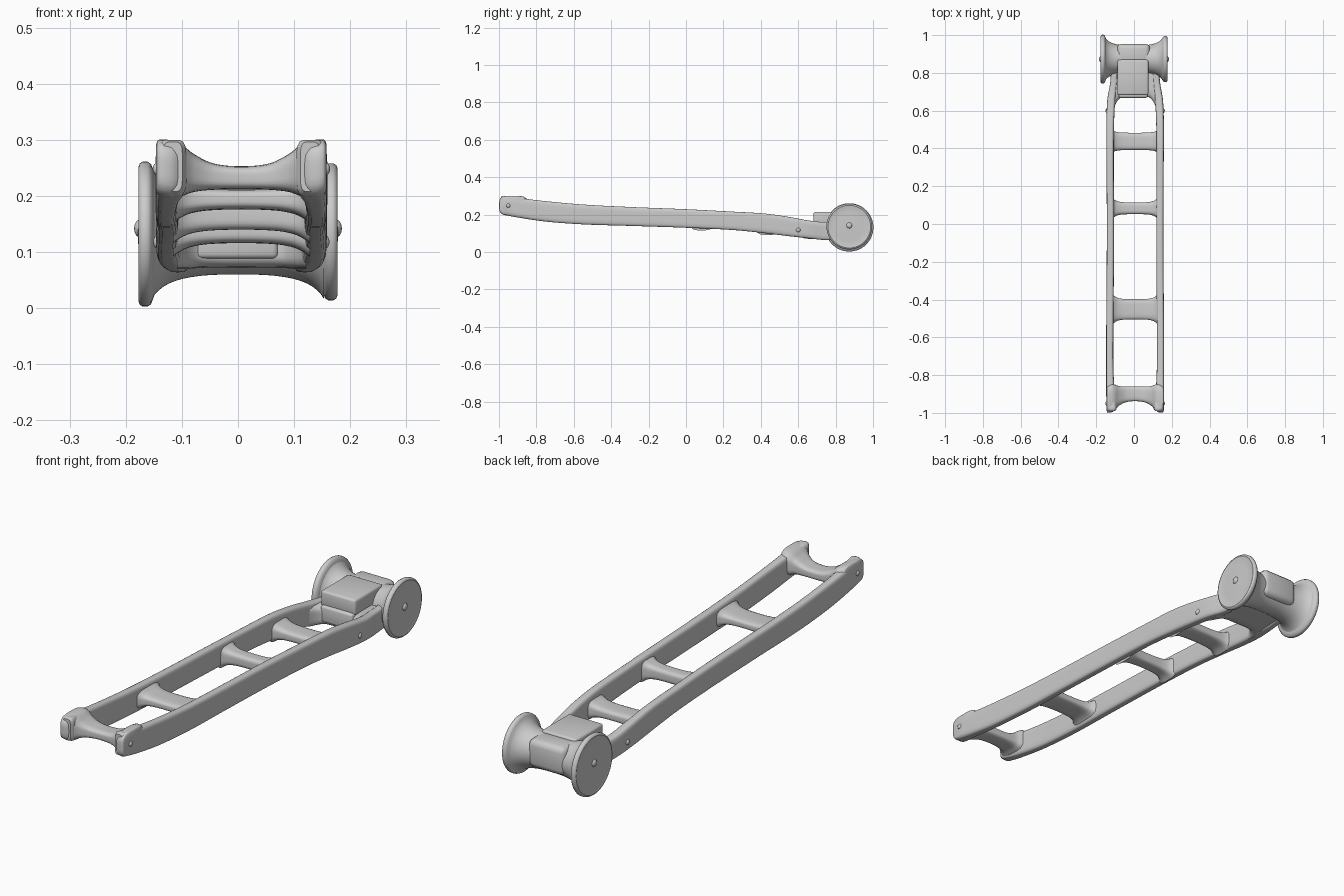
import bpy, bmesh, math
from mathutils import Vector

if "Cube" in bpy.data.objects:
    bpy.data.objects.remove(bpy.data.objects["Cube"])

CX = 0.006            # frame sits slightly off the wheel centre line
AY, AZ = 0.873, 0.132  # axle position


def finish(name, bm, angle=50):
    bmesh.ops.recalc_face_normals(bm, faces=bm.faces)
    me = bpy.data.meshes.new(name)
    bm.to_mesh(me)
    bm.free()
    ob = bpy.data.objects.new(name, me)
    bpy.context.collection.objects.link(ob)
    bpy.ops.object.select_all(action='DESELECT')
    ob.select_set(True)
    bpy.context.view_layer.objects.active = ob
    bpy.ops.object.shade_smooth_by_angle(angle=math.radians(angle))
    return ob


def skin(name, rings, angle=50):
    bm = bmesh.new()
    loops = [[bm.verts.new(p) for p in r] for r in rings]
    n = len(loops[0])
    for a, b in zip(loops, loops[1:]):
        for i in range(n):
            j = (i + 1) % n
            bm.faces.new((a[i], a[j], b[j], b[i]))
    bm.faces.new(loops[0])
    bm.faces.new(loops[-1])
    return finish(name, bm, angle)


def smooth_path(pts, steps=5):
    out = []
    for i in range(len(pts) - 1):
        p = [Vector(pts[max(0, min(len(pts) - 1, i + k))]) for k in (-1, 0, 1, 2)]
        h = p[2][0] - p[1][0]
        m = []
        for a, b in ((p[0], p[2]), (p[1], p[3])):
            m.append((b - a) * (h / (b[0] - a[0])))
        for s in range(steps):
            t = s / steps
            out.append(p[1] * (2*t**3 - 3*t**2 + 1) + m[0] * (t**3 - 2*t*t + t)
                       + p[2] * (3*t*t - 2*t**3) + m[1] * (t**3 - t*t))
    return out + [Vector(pts[-1])]


def loft(name, axis, stations, power=5, side=1, n=32):
    """stations: (t, a0, a1, z0, z1); rounded-rectangle section along x or y."""
    rings = []
    for t, a0, a1, z0, z1 in smooth_path([Vector(s) for s in stations]):
        ring = []
        for k in range(n):
            th = 2 * math.pi * (k + 0.5) / n
            c, s = math.cos(th), math.sin(th)
            r = (abs(c)**power + abs(s)**power) ** (-1 / power)
            a = (a0 + a1) / 2 + (a1 - a0) / 2 * r * c
            z = (z0 + z1) / 2 + (z1 - z0) / 2 * r * s
            ring.append((CX + side * a, t, z) if axis == 'y' else (CX + t, a, z))
        rings.append(ring)
    return skin(name, rings)


def lathe_x(name, profile, y, z, n=64, angle=40):
    rings = [[(x, y + r * math.cos(2*math.pi*k/n), z + r * math.sin(2*math.pi*k/n))
              for k in range(n)] for x, r in profile]
    return skin(name, rings, angle)


def box(name, lo, hi, bevel):
    bm = bmesh.new()
    bmesh.ops.create_cube(bm, size=1)
    for v in bm.verts:
        v.co = [(a + b) / 2 + c * (b - a) for a, b, c in zip(lo, hi, v.co)]
    bmesh.ops.bevel(bm, geom=bm.edges[:], offset=bevel, segments=3,
                    profile=0.5, affect='EDGES')
    return finish(name, bm)


# Long side rails
rail = [(-0.99, 0.105, 0.140, 0.208, 0.296), (-0.975, 0.098, 0.150, 0.200, 0.300),
        (-0.90, 0.108, 0.153, 0.185, 0.290), (-0.75, 0.115, 0.153, 0.163, 0.272),
        (-0.55, 0.115, 0.153, 0.148, 0.254), (-0.30, 0.113, 0.151, 0.140, 0.241),
        (0.0, 0.112, 0.150, 0.130, 0.229), (0.25, 0.113, 0.151, 0.118, 0.216),
        (0.42, 0.113, 0.152, 0.101, 0.206), (0.55, 0.111, 0.152, 0.085, 0.188),
        (0.66, 0.105, 0.147, 0.073, 0.168), (0.75, 0.095, 0.132, 0.064, 0.160),
        (0.86, 0.090, 0.125, 0.070, 0.165)]
for label, s in (("left", -1), ("right", 1)):
    loft("rail_" + label, 'y', rail, side=s)


# Cross rungs, flaring where they meet the rails
def rung(name, y0, y1, z0, z1, fy=0.025, fz=0.02, power=4):
    half = [(0.0, 0, 0), (0.06, 0.05, 0.1), (0.09, 0.25, 0.35), (0.107, 0.6, 0.7),
            (0.122, 1.2, 1.2)]
    full = [(-x, a, b) for x, a, b in half[:0:-1]] + half
    loft(name, 'x', [(x, y0 - fy*a, y1 + fy*a, z0 - fz*b, z1 + fz*b)
                     for x, a, b in full], power)


rung("rung_front", -0.505, -0.398, 0.176, 0.212)
rung("rung_middle", 0.052, 0.114, 0.140, 0.190, fy=0.022)
rung("rung_rear", 0.392, 0.483, 0.116, 0.158, fy=0.012)

# Front end bar with knobbed ends
bar = [(0.0, -0.938, -0.860, 0.212, 0.253), (0.05, -0.944, -0.860, 0.211, 0.258),
       (0.085, -0.962, -0.858, 0.207, 0.275), (0.108, -0.986, -0.850, 0.199, 0.293),
       (0.125, -0.997, -0.845, 0.195, 0.299), (0.148, -0.997, -0.860, 0.201, 0.300),
       (0.152, -0.985, -0.875, 0.21, 0.292)]
loft("front_end_bar", 'x', [(-s[0],) + s[1:] for s in bar[:0:-1]] + bar, 4)

# Plate joining the rails to the axle, with rounded inner corners
plate = [(0.0, 0.675, 0.87, 0.072, 0.150), (0.07, 0.672, 0.87, 0.072, 0.150),
         (0.095, 0.650, 0.87, 0.070, 0.155), (0.115, 0.610, 0.86, 0.070, 0.158)]
loft("rear_plate", 'x', [(-s[0],) + s[1:] for s in plate[:0:-1]] + plate, 6)

# Spool axle with flared wheels
half = [(0.0, 0.072), (0.05, 0.073), (0.085, 0.077), (0.11, 0.083), (0.13, 0.092),
        (0.145, 0.104), (0.153, 0.115)]
prof = [(-x, r) for x, r in half[:0:-1]] + half
lathe_x("axle", [(v[0], v[1]) for v in smooth_path([Vector(p) for p in prof])], AY, AZ)
for label, s, R in (("left", -1, 0.129), ("right", 1, 0.122)):
    rim = [(0.149, R - 0.02), (0.155, R - 0.004), (0.161, R), (0.170, R),
           (0.175, R - 0.003), (0.177, R - 0.008), (0.175, R - 0.014),
           (0.176, R * 0.6), (0.178, 0.01)]
    lathe_x("wheel_" + label, [(s * x, r) for x, r in rim], AY, AZ + 0.004 * (s > 0))

    # Hub cap and rail bolts
    def stud(name, x, y, z, r, h):
        lathe_x(name, [(x - s*0.01, r), (x, r), (x + s*h*0.6, r*0.75),
                       (x + s*h*0.92, r*0.4), (x + s*h, r*0.08)], y, z, 20, 60)
    stud("hub_cap_" + label, s * 0.177, AY, 0.142, 0.016, 0.008)
    stud("rear_bolt_" + label, CX + s * 0.149, 0.60, 0.118, 0.013, 0.008)
    stud("front_bolt_" + label, CX + s * 0.152, -0.95, 0.248, 0.011, 0.006)

# Gear block over the axle
box("gear_block_upper", (-0.088, 0.682, 0.148), (0.076, 0.87, 0.215), 0.010)
box("gear_block_lower", (-0.080, 0.668, 0.088), (0.072, 0.88, 0.158), 0.010)
box("gear_block_back", (-0.090, 0.84, 0.085), (0.085, 0.953, 0.206), 0.025)
